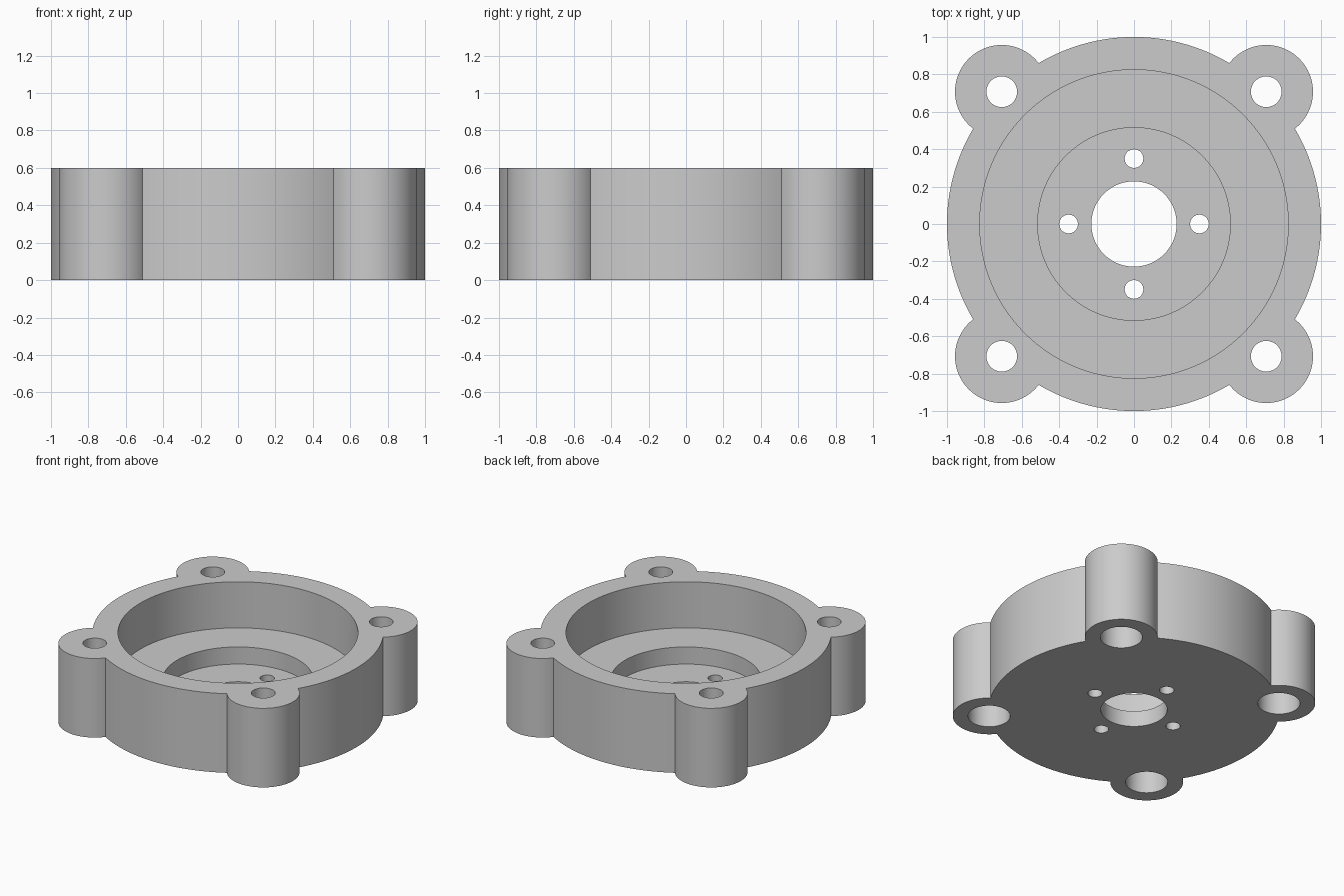
import bpy
from math import cos, sin, pi

cube = bpy.data.objects.get("Cube")
if cube:
    bpy.data.objects.remove(cube)

HEIGHT = 0.6
OVER = 0.1  # how far cutters reach past the faces they open

metal = bpy.data.materials.new("grey metal")
metal.use_nodes = True
grey = (0.6, 0.6, 0.6, 1)
metal.diffuse_color = grey
metal.node_tree.nodes["Principled BSDF"].inputs["Base Color"].default_value = grey


def cylinder(name, radius, bottom, top, x=0, y=0, sides=64):
    bpy.ops.mesh.primitive_cylinder_add(
        vertices=sides, radius=radius, depth=top - bottom,
        location=(x, y, (bottom + top) / 2))
    obj = bpy.context.object
    obj.name = name
    obj.data.materials.append(metal)
    return obj


def combine(target, tool, operation):
    """Apply a boolean to the target and remove the tool."""
    tool.hide_render = True
    mod = target.modifiers.new(operation.lower(), 'BOOLEAN')
    mod.operation = operation
    mod.solver = 'EXACT'
    mod.object = tool
    bpy.context.view_layer.objects.active = target
    bpy.ops.object.modifier_apply(modifier=mod.name)
    bpy.data.objects.remove(tool)


def ring(distance, start):
    """Four positions around the axis."""
    return [(distance * cos(start + i * pi / 2), distance * sin(start + i * pi / 2))
            for i in range(4)]


# Round body with four corner lugs
housing = cylinder("flange_housing", 1.0, 0, HEIGHT, sides=128)
for x, y in ring(1.0, pi / 4):
    combine(housing, cylinder("lug", 0.25, 0, HEIGHT, x, y), 'UNION')

# Stepped cavity and centre bore
for name, radius, floor in (("cavity", 0.825, 0.25),
                            ("bearing_recess", 0.515, 0.12),
                            ("centre_bore", 0.228, -OVER)):
    combine(housing, cylinder(name, radius, floor, HEIGHT + OVER, sides=128), 'DIFFERENCE')

# Lug bolt holes, counterbored from below
for x, y in ring(1.0, pi / 4):
    combine(housing, cylinder("bolt_hole", 0.082, -OVER, HEIGHT + OVER, x, y), 'DIFFERENCE')
    combine(housing, cylinder("counterbore", 0.145, -OVER, 0.35, x, y), 'DIFFERENCE')

# Small screw holes around the bore
for x, y in ring(0.35, 0):
    combine(housing, cylinder("screw_hole", 0.05, -OVER, HEIGHT, x, y, 32), 'DIFFERENCE')

bpy.ops.object.select_all(action='DESELECT')
housing.select_set(True)
bpy.context.view_layer.objects.active = housing
bpy.ops.object.shade_smooth_by_angle(angle=pi / 6)
